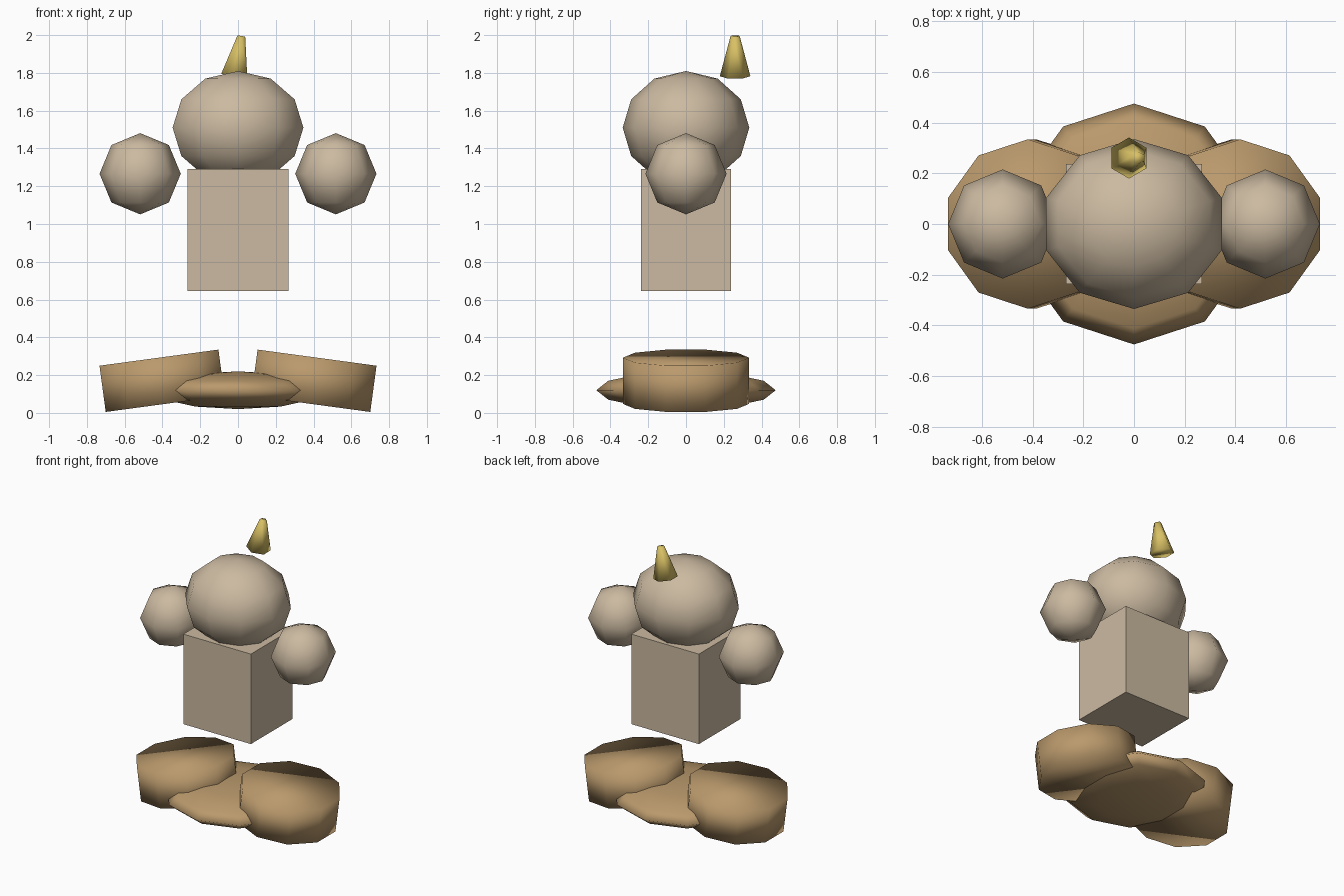
import bpy, bmesh
from math import radians
from mathutils import Matrix, Vector

cube = bpy.data.objects.get("Cube")
if cube:
    bpy.data.objects.remove(cube, do_unlink=True)


def material(name, rgb):
    m = bpy.data.materials.new(name)
    m.use_nodes = True
    m.diffuse_color = (*rgb, 1)
    m.node_tree.nodes["Principled BSDF"].inputs["Base Color"].default_value = (*rgb, 1)
    return m


cream = material("cream", (0.60, 0.49, 0.355))
brown = material("brown", (0.49, 0.32, 0.15))
gold = material("gold", (0.69, 0.53, 0.13))


def finish(name, bm, mat, loc, tilt=0, smooth=True):
    bm.transform(Matrix.Translation(loc) @ Matrix.Rotation(radians(tilt), 4, 'Y'))
    bmesh.ops.recalc_face_normals(bm, faces=bm.faces)
    for f in bm.faces:
        f.smooth = smooth
    mesh = bpy.data.meshes.new(name)
    bm.to_mesh(mesh)
    bm.free()
    mesh.materials.append(mat)
    obj = bpy.data.objects.new(name, mesh)
    bpy.context.collection.objects.link(obj)
    return obj


def ball(name, mat, loc, radii, segments, rings):
    bm = bmesh.new()
    bmesh.ops.create_uvsphere(bm, u_segments=segments, v_segments=rings, radius=1)
    bmesh.ops.scale(bm, vec=Vector(radii), verts=bm.verts)
    return finish(name, bm, mat, loc)


def drum(name, mat, loc, sides, r_base, r_top, height, tilt):
    bm = bmesh.new()
    bmesh.ops.create_cone(bm, cap_ends=True, segments=sides,
                          radius1=r_base, radius2=r_top, depth=height)
    return finish(name, bm, mat, loc, tilt)


# Head and torso
ball("head", cream, (0, 0, 1.51), (0.364, 0.335, 0.30), 10, 6)
bm = bmesh.new()
bmesh.ops.create_cube(bm, size=1)
bmesh.ops.scale(bm, vec=Vector((0.536, 0.474, 0.645)), verts=bm.verts)
finish("torso", bm, cream, (0, 0, 0.968), smooth=False)

# Horn, leaning toward the left side
drum("horn", gold, (-0.001, 0.26, 1.889), 6, 0.081, 0.024, 0.216, 10)

# Flattened base between the feet
ball("base", brown, (0, 0, 0.12), (0.475, 0.475, 0.10), 10, 6)

# Paired hands and outward-tilted feet
for side, s in (("left", 1), ("right", -1)):
    ball(side + "_hand", cream, (s * 0.518, 0, 1.266), (0.215, 0.215, 0.215), 8, 4)
    drum(side + "_foot", brown, (s * 0.402, 0, 0.17), 10, 0.334, 0.334, 0.247, s * 7.7)
